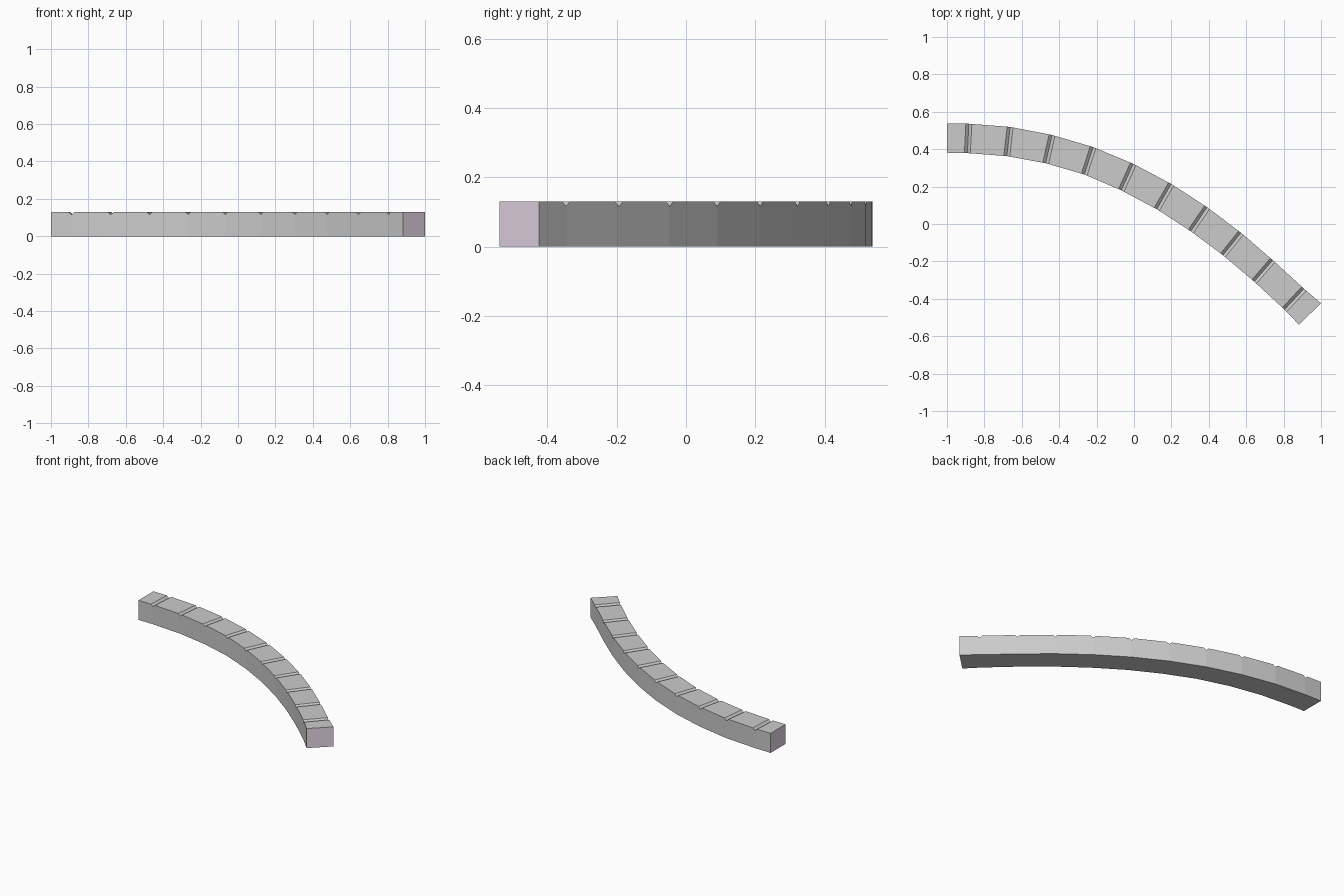
import bpy, bmesh
from mathutils import Vector

if "Cube" in bpy.data.objects:
    bpy.data.objects.remove(bpy.data.objects["Cube"])

HEIGHT, DEPTH, HALF = 0.13, 0.014, 0.016

# plan stations: (outer x, outer y, inner x, inner y); all but the ends carry a groove
STATIONS = [
    (-1.0, 0.538, -1.0, 0.381), (-0.883, 0.536, -0.891, 0.379),
    (-0.662, 0.519, -0.68, 0.363), (-0.438, 0.476, -0.472, 0.325),
    (-0.218, 0.411, -0.266, 0.265), (-0.004, 0.322, -0.068, 0.18),
    (0.199, 0.214, 0.122, 0.079), (0.391, 0.09, 0.304, -0.039),
    (0.572, -0.047, 0.476, -0.167), (0.742, -0.193, 0.643, -0.308),
    (0.909, -0.346, 0.805, -0.458), (1.0, -0.424, 0.882, -0.538),
]
pts = [(Vector(s[:2]), Vector(s[2:])) for s in STATIONS]


def toward(i, j):
    """Outer and inner points a groove half-width from station i toward j."""
    return [a + (b - a).normalized() * HALF for a, b in zip(pts[i], pts[j])]


# cross-sections along the curve: lip, groove bottom, lip
sections = [(*pts[0], HEIGHT)]
for i in range(1, len(pts) - 1):
    sections += [(*toward(i, i - 1), HEIGHT),
                 (*pts[i], HEIGHT - DEPTH),
                 (*toward(i, i + 1), HEIGHT)]
sections.append((*pts[-1], HEIGHT))

# curved curb body
bm = bmesh.new()
rings = [[bm.verts.new((p.x, p.y, z)) for p, z in
          ((o, 0), (o, h), (n, h), (n, 0))] for o, n, h in sections]
for a, b in zip(rings, rings[1:]):
    for k in range(4):
        m = (k + 1) % 4
        bm.faces.new((a[k], a[m], b[m], b[k]))

# tinted end faces
for ring in (rings[0], rings[-1]):
    bm.faces.new(ring).material_index = 1
bmesh.ops.recalc_face_normals(bm, faces=bm.faces)

mesh = bpy.data.meshes.new("curved_curb")
bm.to_mesh(mesh)
bm.free()
mat = bpy.data.materials.new("end_face_pink")
mat.diffuse_color = (0.83, 0.71, 0.83, 1)
mat.use_nodes = True
mat.node_tree.nodes["Principled BSDF"].inputs["Base Color"].default_value = mat.diffuse_color
mesh.materials.append(None)
mesh.materials.append(mat)
obj = bpy.data.objects.new("curved_curb", mesh)
bpy.context.collection.objects.link(obj)
